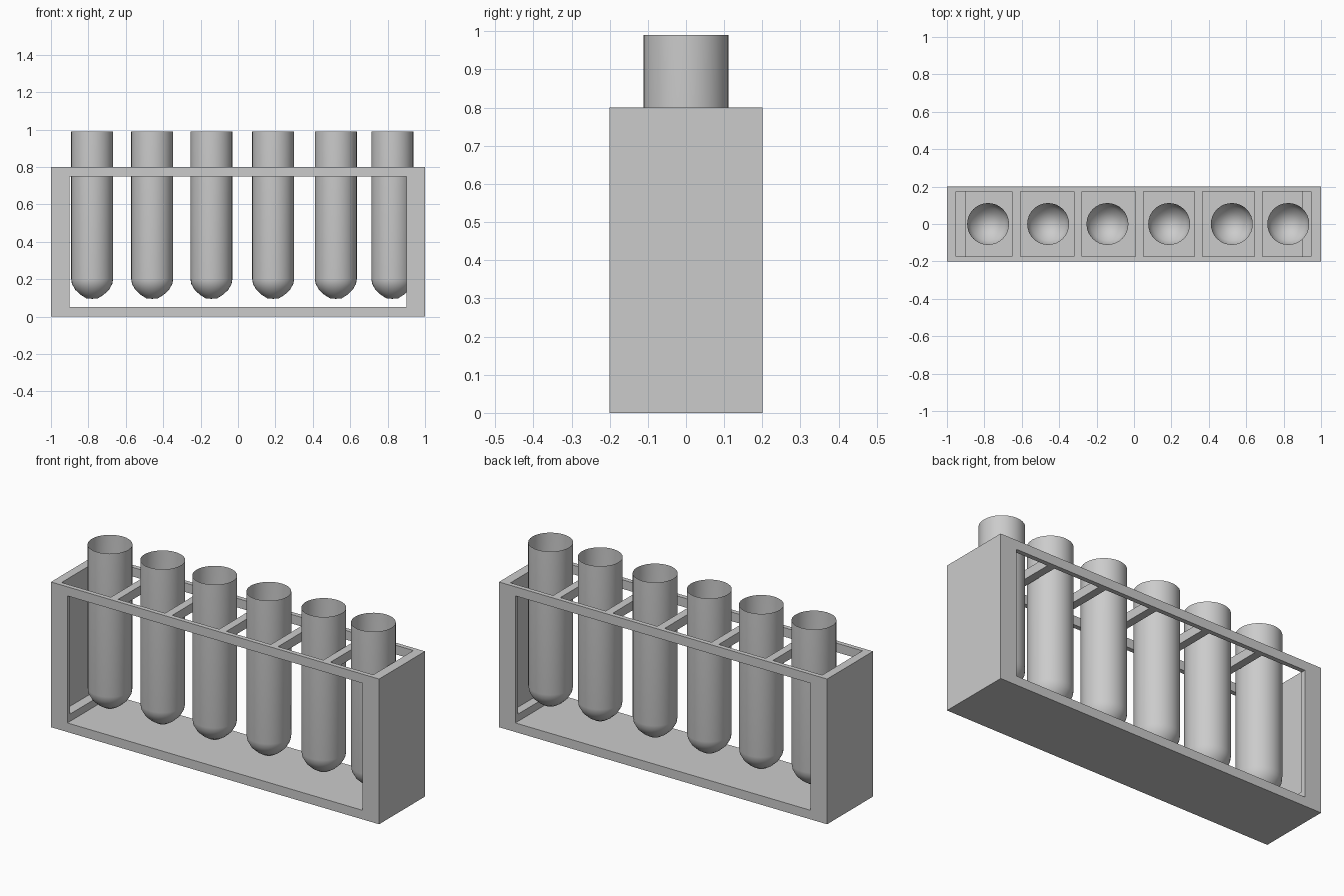
import bpy, bmesh, math
from mathutils import Vector

if "Cube" in bpy.data.objects:
    bpy.data.objects.remove(bpy.data.objects["Cube"])


def box(name, lo, hi):
    bm = bmesh.new()
    bmesh.ops.create_cube(bm, size=1)
    for v in bm.verts:
        v.co = Vector([lo[i] if v.co[i] < 0 else hi[i] for i in range(3)])
    me = bpy.data.meshes.new(name)
    bm.to_mesh(me)
    bm.free()
    ob = bpy.data.objects.new(name, me)
    bpy.context.collection.objects.link(ob)
    return ob


def cut(target, lo, hi):
    cutter = box("cutter", lo, hi)
    cutter.hide_render = True
    m = target.modifiers.new("cut", 'BOOLEAN')
    m.operation, m.solver, m.object = 'DIFFERENCE', 'EXACT', cutter
    bpy.context.view_layer.objects.active = target
    bpy.ops.object.modifier_apply(modifier=m.name)
    bpy.data.objects.remove(cutter)


# Rack: solid block, window cut front to back, one pocket per tube from above
rack = box("rack", (-1, -0.2, 0), (1, 0.2, 0.8))
cut(rack, (-0.9, -0.5, 0.05), (0.9, 0.5, 0.75))
dividers = [-0.63, -0.3, 0.03, 0.345, 0.665]
lefts = [-0.953] + [d + 0.022 for d in dividers]
rights = [d - 0.022 for d in dividers] + [0.947]
for a, b in zip(lefts, rights):
    cut(rack, (a, -0.175, 0.09), (b, 0.175, 1.0))

# Test tubes: open thin shells with rounded bottoms
profile = [(0.112, 0.99), (0.112, 0.2), (0.108, 0.175), (0.09, 0.143),
           (0.062, 0.117), (0.032, 0.098), (0, 0.095)]
for i, x in enumerate([-0.78, -0.459, -0.142, 0.188, 0.523, 0.825]):
    bm = bmesh.new()
    verts = [bm.verts.new((r, 0, z)) for r, z in profile]
    edges = [bm.edges.new(p) for p in zip(verts, verts[1:])]
    bmesh.ops.spin(bm, geom=verts + edges, cent=(0, 0, 0), axis=(0, 0, 1),
                   angle=math.tau, steps=32, use_merge=True)
    bmesh.ops.remove_doubles(bm, verts=bm.verts, dist=1e-4)
    bmesh.ops.recalc_face_normals(bm, faces=bm.faces)
    for f in bm.faces:
        f.smooth = True
    me = bpy.data.meshes.new("test_tube")
    bm.to_mesh(me)
    bm.free()
    tube = bpy.data.objects.new(f"test_tube_{i + 1}", me)
    tube.location.x = x
    bpy.context.collection.objects.link(tube)
